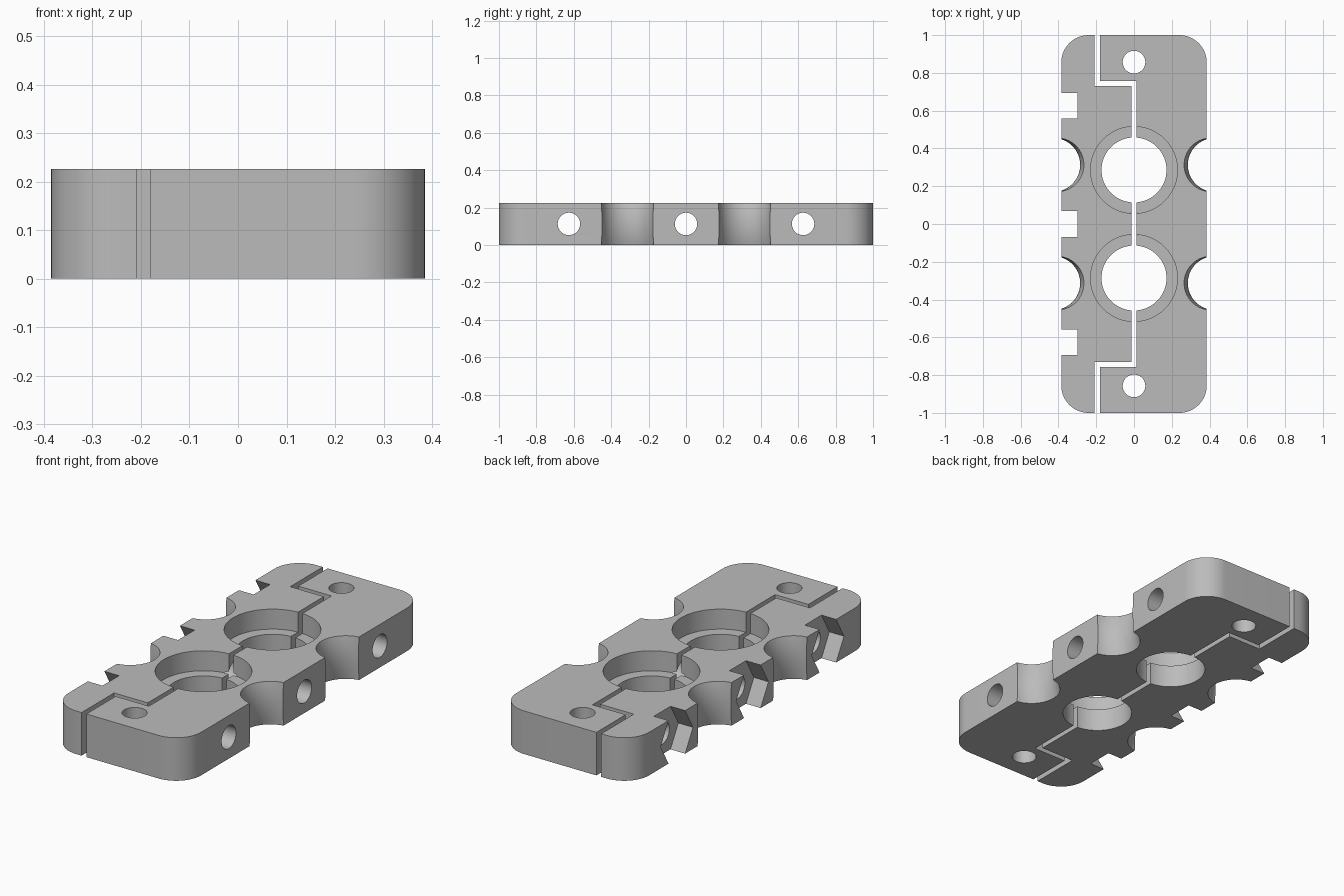
import bpy, bmesh
from math import sin, cos, pi, radians

if "Cube" in bpy.data.objects:
    bpy.data.objects.remove(bpy.data.objects["Cube"], do_unlink=True)

HALF_W, HALF_L, H = 0.385, 1.0, 0.226
MID = H / 2
CORNER = 0.145
BOLT_Y = (-0.626, 0, 0.626)

grey = bpy.data.materials.new("plain grey")
grey.use_nodes = True
grey.diffuse_color = (0.5, 0.5, 0.5, 1)
grey.node_tree.nodes["Principled BSDF"].inputs["Base Color"].default_value = grey.diffuse_color


def loft(name, rings):
    """Closed solid through a list of equal-length point rings."""
    bm = bmesh.new()
    loops = [[bm.verts.new(p) for p in ring] for ring in rings]
    n = len(loops[0])
    for a, b in zip(loops, loops[1:]):
        for i in range(n):
            j = (i + 1) % n
            bm.faces.new((a[i], a[j], b[j], b[i]))
    bm.faces.new(loops[0][::-1])
    bm.faces.new(loops[-1])
    bmesh.ops.recalc_face_normals(bm, faces=bm.faces)
    mesh = bpy.data.meshes.new(name)
    bm.to_mesh(mesh)
    bm.free()
    mesh.materials.append(grey)
    obj = bpy.data.objects.new(name, mesh)
    bpy.context.collection.objects.link(obj)
    return obj


def circle(r, n):
    return [(r * cos(2 * pi * i / n), r * sin(2 * pi * i / n)) for i in range(n)]


def upright(x, y, r, z0, z1, n=64):
    return loft("cutter", [[(x + u, y + v, z) for u, v in circle(r, n)] for z in (z0, z1)])


def crosswise(y, r, x0, x1, n=40):
    return loft("cutter", [[(x, y + u, MID + v) for u, v in circle(r, n)] for x in (x0, x1)])


def scallop(side, y):
    """Side groove whose centre line bows outward at mid height."""
    rings = []
    for i in range(17):
        t = -1.15 + 2.3 * i / 16
        cx = side * (0.427 - 0.02 * t * t)
        rings.append([(cx + u, y + v, MID + t * MID) for u, v in circle(0.142, 64)])
    return loft("cutter", rings)


def clamp_half(name, side, end_x, step_y, mid_x):
    """Half plate: rounded outer corners and a stepped parting edge."""
    steps = 14
    upper = [(mid_x, step_y), (end_x, step_y), (end_x, HALF_L)]
    for i in range(steps + 1):
        a = pi / 2 * (1 - i / steps)
        upper.append((side * (HALF_W - CORNER + CORNER * cos(a)),
                      HALF_L - CORNER + CORNER * sin(a)))
    outline = upper + [(x, -y) for x, y in reversed(upper)]
    return loft(name, [[(x, y, z) for x, y in outline] for z in (0, H)])


halves = [clamp_half("left_clamp_half", 1, -0.18, 0.757, 0.013),
          clamp_half("right_clamp_half", -1, -0.208, 0.73, -0.013)]

cutters = []
for s in (-1, 1):
    # Bored seats with a wider counterbore, then the end mounting holes
    cutters.append(upright(0, s * 0.286, 0.172, -0.1, H + 0.1))
    cutters.append(upright(0, s * 0.286, 0.23, H - 0.105, H + 0.1))
    cutters.append(upright(0, s * 0.857, 0.06, -0.1, H + 0.1, 40))
    # Side grooves
    for side in (-1, 1):
        cutters.append(scallop(side, s * 0.313))
for y in BOLT_Y:
    # Clamping bolt holes and hexagonal nut pockets
    cutters.append(crosswise(y, 0.06, -0.5, 0.5))
    cutters.append(crosswise(y, 0.134, -0.5, -0.30, 6))

for obj in halves:
    for c in cutters:
        mod = obj.modifiers.new("cut", "BOOLEAN")
        mod.operation = "DIFFERENCE"
        mod.solver = "EXACT"
        mod.object = c

# Bake the cuts, then drop the cutters
bpy.context.view_layer.update()
graph = bpy.context.evaluated_depsgraph_get()
baked = [bpy.data.meshes.new_from_object(o.evaluated_get(graph)) for o in halves]
for obj, mesh in zip(halves, baked):
    obj.modifiers.clear()
    obj.data = mesh
    mesh.materials.clear()
    mesh.materials.append(grey)
    for face in mesh.polygons:
        face.material_index = 0
for c in cutters:
    bpy.data.objects.remove(c, do_unlink=True)

for o in bpy.context.selected_objects:
    o.select_set(False)
for obj in halves:
    obj.select_set(True)
bpy.context.view_layer.objects.active = halves[0]
bpy.ops.object.shade_smooth_by_angle(angle=radians(25))
